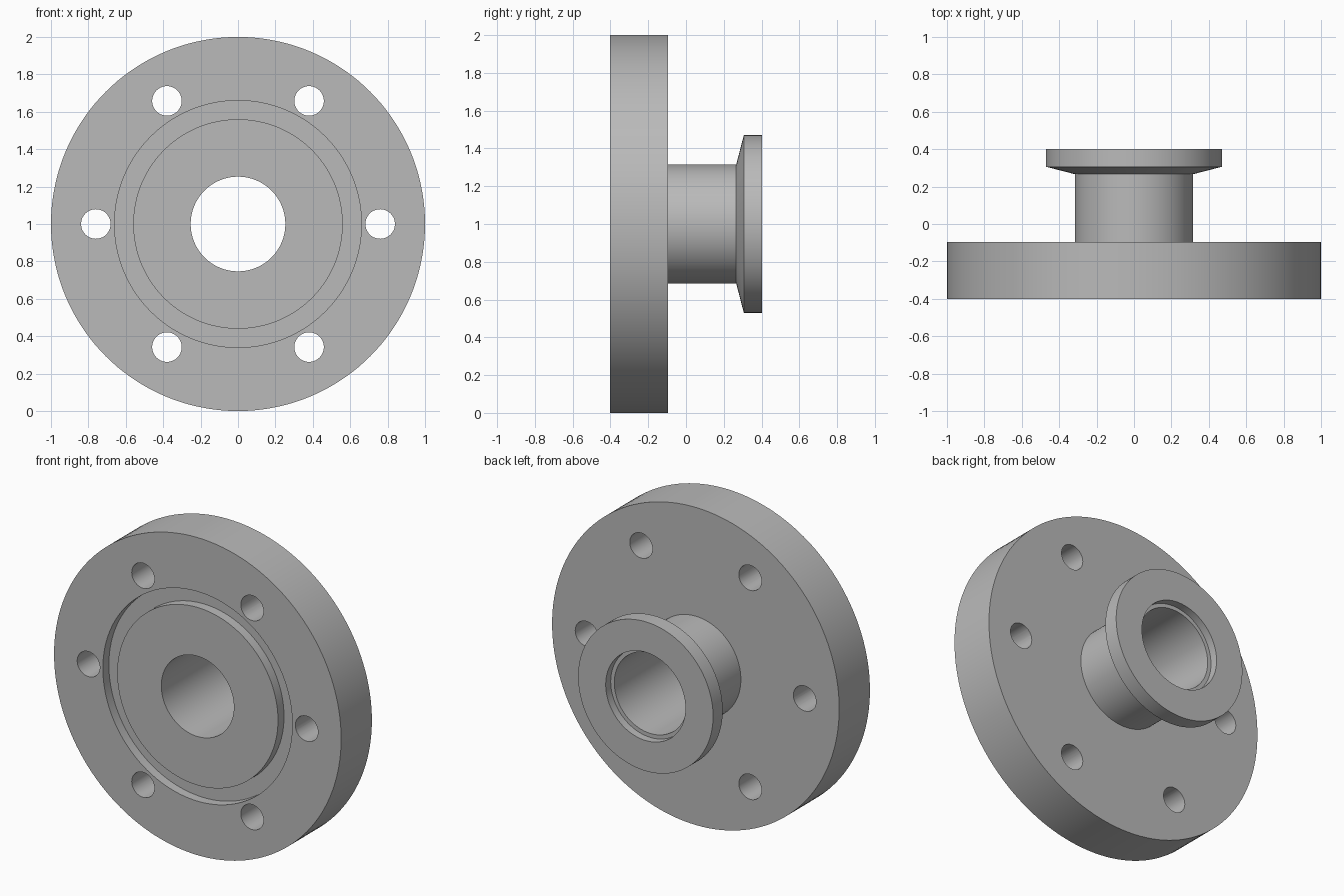
import bpy, bmesh, math
from mathutils import Matrix, Vector

cube = bpy.data.objects.get("Cube")
if cube:
    bpy.data.objects.remove(cube, do_unlink=True)

CENTRE = Vector((0, 0, 1))
FRONT, PLATE_BACK, BACK = -0.402, -0.096, 0.402
BORE, SEGMENTS = 0.253, 144

steel = bpy.data.materials.new("grey steel")
steel.use_nodes = True
colour = (0.49, 0.49, 0.49, 1)
steel.diffuse_color = colour
steel.node_tree.nodes["Principled BSDF"].inputs["Base Color"].default_value = colour


def make_object(name, bm):
    bmesh.ops.recalc_face_normals(bm, faces=bm.faces)
    mesh = bpy.data.meshes.new(name)
    bm.to_mesh(mesh)
    bm.free()
    mesh.materials.append(steel)
    obj = bpy.data.objects.new(name, mesh)
    bpy.context.collection.objects.link(obj)
    return obj


def lathe(name, profile):
    """Turn a closed (radius, y) profile about the horizontal y axis."""
    bm = bmesh.new()
    verts = [bm.verts.new((r, y, CENTRE.z)) for r, y in profile]
    edges = [bm.edges.new((v, verts[i - 1])) for i, v in enumerate(verts)]
    bmesh.ops.spin(bm, geom=verts + edges, cent=CENTRE, axis=(0, 1, 0),
                   angle=math.tau, steps=SEGMENTS, use_merge=True)
    bmesh.ops.remove_doubles(bm, verts=bm.verts, dist=0.0001)
    return make_object(name, bm)


# Flange plate with a front ring groove, neck, and collar with a counterbore
groove_floor = FRONT + 0.06
seat = BACK - 0.05
flange = lathe("flange_with_neck", [
    (BORE, FRONT), (0.56, FRONT), (0.56, groove_floor),
    (0.66, groove_floor), (0.66, FRONT), (1.0, FRONT),
    (1.0, PLATE_BACK), (0.315, PLATE_BACK), (0.315, 0.266),
    (0.47, 0.306), (0.47, BACK), (0.278, BACK),
    (0.278, seat), (BORE, seat),
])

# Six bolt holes on a common circle
bm = bmesh.new()
for i in range(6):
    a = math.tau * i / 6
    place = CENTRE + Vector((math.cos(a), 0, math.sin(a))) * 0.76
    place.y = (FRONT + PLATE_BACK) / 2
    bmesh.ops.create_cone(bm, cap_ends=True, segments=48, radius1=0.079,
                          radius2=0.079, depth=0.5,
                          matrix=Matrix.Translation(place) @ Matrix.Rotation(math.pi / 2, 4, "X"))
cutter = make_object("bolt_hole_cutter", bm)
cutter.hide_render = True

drill = flange.modifiers.new("bolt_holes", "BOOLEAN")
drill.operation = "DIFFERENCE"
drill.solver = "EXACT"
drill.object = cutter

# Apply the drilling, then smooth the turned surfaces
bpy.ops.object.select_all(action="DESELECT")
flange.select_set(True)
bpy.context.view_layer.objects.active = flange
bpy.ops.object.modifier_apply(modifier=drill.name)
bpy.data.objects.remove(cutter, do_unlink=True)
bpy.ops.object.shade_smooth_by_angle(angle=math.radians(12))
